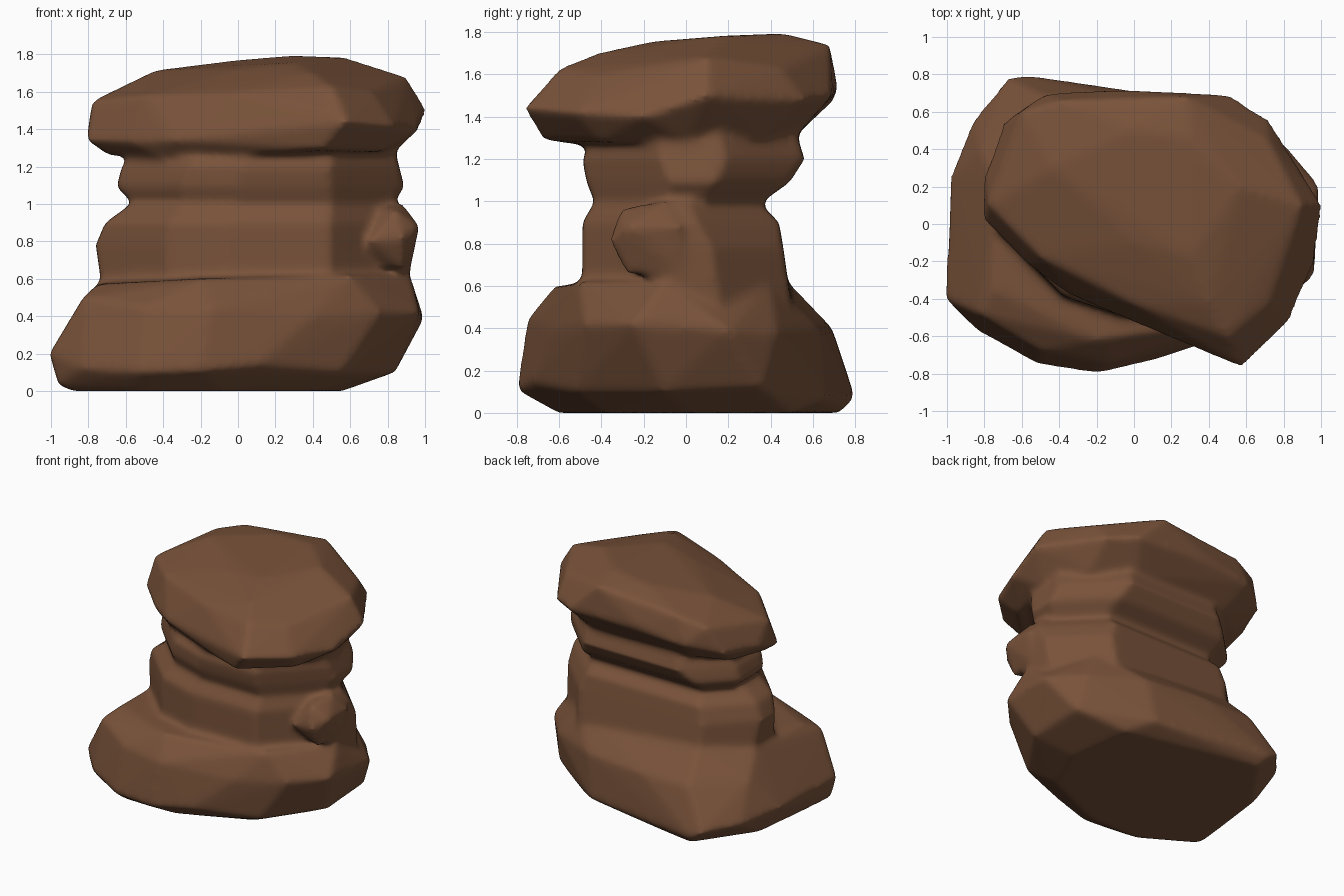
import bpy, bmesh

clay = bpy.data.materials.new("brown_rock")
clay.diffuse_color = (0.19, 0.085, 0.042, 1)


def boulder(name, points):
    """Convex stone wrapped around a few corner points."""
    bm = bmesh.new()
    for p in points:
        bm.verts.new(p)
    bmesh.ops.convex_hull(bm, input=bm.verts[:])
    loose = [v for v in bm.verts if not v.link_faces]
    bmesh.ops.delete(bm, geom=loose, context='VERTS')
    bmesh.ops.recalc_face_normals(bm, faces=bm.faces[:])
    me = bpy.data.meshes.new(name)
    bm.to_mesh(me)
    bm.free()
    ob = bpy.data.objects.new(name, me)
    bpy.context.collection.objects.link(ob)
    me.materials.append(clay)
    return ob


def ring(z, x0, x1, y0, y1, s0, s1, d0, d1):
    """Bevelled outline from limits on x, y, x+y and x-y."""
    return [(x, y, z) for x, y in (
        (x0, s0 - x0), (x0, x0 - d0), (y1 + d0, y1), (s1 - y1, y1),
        (x1, s1 - x1), (x1, x1 - d1), (y0 + d1, y0),
        (s0 - y0 + .2, y0), (s0 - y0 - .1, y0 + .1))]


# wide bottom stone
base = boulder("base_stone", [
    (-.88, -.4, 0), (-.55, -.6, 0), (-.1, -.6, 0), (.4, -.38, 0), (.56, 0, 0),
    (.5, .5, 0), (-.55, .73, 0), (-.85, .3, 0),
    (-.96, -.4, .03), (-1.01, -.4, .2), (-.84, -.57, .12), (-.52, -.75, .1),
    (-.2, -.8, .11), (.1, -.73, .14), (.55, -.52, .1), (.84, -.1, .1), (.83, .36, .12),
    (.35, .66, .07), (-.25, .73, .07), (-.6, .8, .07), (-.68, .78, .12),
    (-.86, .56, .15), (-.98, .26, .2), (-.95, -.05, .2),
    (-.83, -.48, .5), (-.5, -.68, .45), (-.15, -.75, .44), (.4, -.63, .4),
    (.76, -.48, .42), (.97, -.25, .42), (.995, .2, .39), (.8, .43, .38),
    (.4, .63, .4), (-.1, .69, .4), (-.5, .69, .4), (-.82, .4, .42),
    (-.75, -.35, .57), (-.2, -.62, .6), (.6, -.5, .62), (.92, -.1, .62),
    (.65, .4, .62), (-.45, .48, .62), (-.74, .2, .58)])

# two narrower stones forming the waist
lower_waist = boulder("lower_waist_stone",
    ring(.5, -.72, .91, -.49, .5, -.76, 1.07, -.94, .98) +
    ring(.78, -.76, .93, -.48, .46, -.77, 1.05, -.92, .98) +
    ring(.9, -.71, .93, -.49, .44, -.76, .98, -.86, .98) +
    ring(1.0, -.57, .87, -.43, .34, -.65, .88, -.7, .93))
upper_waist = boulder("upper_waist_stone",
    ring(.97, -.52, .8, -.42, .32, -.6, .88, -.7, .92) +
    ring(1.09, -.65, .89, -.47, .49, -.68, 1.03, -.92, .96) +
    ring(1.2, -.62, .86, -.49, .56, -.66, 1.05, -.89, .98) +
    ring(1.36, -.5, .82, -.4, .51, -.5, .97, -.8, .95))

# small knob on the front right of the waist
knob = boulder("waist_knob", [
    (.7, -.2, .66), (.88, -.28, .66), (.92, -.02, .64), (.7, -.34, .8),
    (.88, -.36, .82), (.97, -.27, .88), (.96, -.02, .88), (.84, -.31, .97),
    (.88, -.1, 1.0), (.7, -.1, .98)])

# tilted cap stone
cap = boulder("cap_stone", [
    (-.7, .05, 1.26), (-.4, -.25, 1.24), (0, -.35, 1.25), (.45, -.68, 1.29),
    (.75, -.4, 1.28), (.84, 0, 1.28), (.7, .35, 1.3), (.4, .52, 1.31),
    (-.4, .5, 1.31), (-.62, .35, 1.28),
    (-.81, .03, 1.34), (-.8, .26, 1.4), (-.7, .54, 1.42), (-.47, .7, 1.48),
    (-.1, .72, 1.53), (.52, .69, 1.5), (.72, .56, 1.48), (.88, .3, 1.48),
    (1.01, .1, 1.5), (.97, -.2, 1.4), (.83, -.53, 1.42), (.58, -.77, 1.44),
    (.35, -.64, 1.42), (-.03, -.5, 1.36), (-.35, -.38, 1.34), (-.57, -.22, 1.33),
    (-.78, .1, 1.55), (-.6, .6, 1.62), (-.4, .66, 1.68), (.28, .68, 1.74),
    (.72, .45, 1.63), (.9, .1, 1.68), (.72, -.42, 1.6), (.5, -.6, 1.63),
    (0, -.43, 1.6), (-.5, -.18, 1.58),
    (-.44, .3, 1.715), (0, .5, 1.77), (.3, .46, 1.795), (.57, .2, 1.785),
    (.4, -.42, 1.7), (.3, -.17, 1.755), (0, -.1, 1.72)])

# weld the stones into one weathered, softly blended rock
bpy.ops.object.select_all(action='DESELECT')
for ob in (base, lower_waist, upper_waist, knob, cap):
    ob.select_set(True)
bpy.context.view_layer.objects.active = base
bpy.ops.object.join()
base.name = "stacked_rock"
weld = base.modifiers.new("weld", 'REMESH')
weld.mode, weld.voxel_size, weld.use_smooth_shade = 'VOXEL', 0.02, True
soften = base.modifiers.new("weathering", 'SMOOTH')
soften.factor, soften.iterations = 0.5, 12
